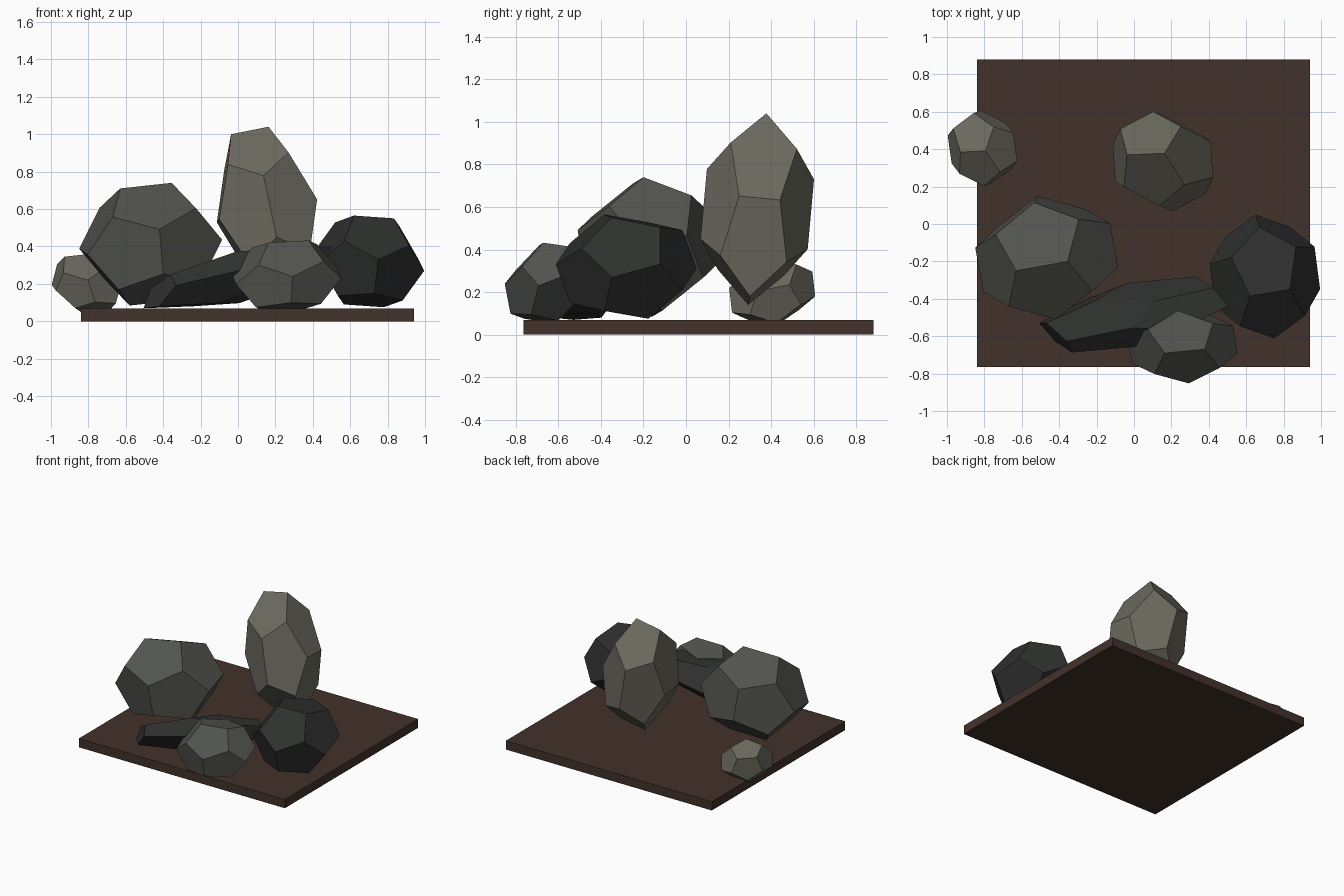
import bpy, bmesh
from mathutils import Vector

if "Cube" in bpy.data.objects:
    bpy.data.objects.remove(bpy.data.objects["Cube"])

PHI = (1 + 5 ** 0.5) / 2


def material(name, rgb):
    m = bpy.data.materials.new(name)
    m.diffuse_color = (*rgb, 1)
    m.use_nodes = True
    m.node_tree.nodes["Principled BSDF"].inputs["Base Color"].default_value = m.diffuse_color
    return m


def finish(name, bm, mat):
    bmesh.ops.recalc_face_normals(bm, faces=bm.faces)
    me = bpy.data.meshes.new(name)
    bm.to_mesh(me)
    bm.free()
    me.materials.append(mat)
    ob = bpy.data.objects.new(name, me)
    bpy.context.collection.objects.link(ob)


def rock(name, centre, a, b, c, mat):
    """Stretched dodecahedron from its centre and three consecutive corners of one face."""
    o = Vector(centre)
    p1, p2, p3 = (Vector(v) - o for v in (a, b, c))
    p5 = p3 - PHI * (p2 - p1)
    p4 = p2 + PHI * (p5 - p1)
    cap = [p1, p2, p3, p4, p5]
    f = sum(cap, Vector()) / 5
    ring = [PHI * (p - f) + f * PHI ** -3 for p in cap]
    half = cap + ring
    bm = bmesh.new()
    vs = [bm.verts.new(o + s * p) for s in (1, -1) for p in half]
    # each half: cap 0-4, ring 5-9; the opposite half is offset by 10
    for h, g in ((0, 10), (10, 0)):
        bm.faces.new([vs[h + i] for i in range(5)])
        for i in range(5):
            j = (i + 1) % 5
            opp = 5 + (i + 3) % 5
            bm.faces.new([vs[h + i], vs[h + j], vs[h + 5 + j], vs[g + opp], vs[h + 5 + i]])
    finish(name, bm, mat)


soil = material("soil", (0.055, 0.032, 0.024))
mid = material("mid_stone", (0.085, 0.088, 0.076))
dark = material("dark_stone", (0.028, 0.030, 0.028))
pale = material("pale_stone", (0.15, 0.145, 0.115))

# Ground slab
bm = bmesh.new()
bmesh.ops.create_cube(bm, size=1)
for v in bm.verts:
    v.co = (0.05 + v.co.x * 1.78, 0.058 + v.co.y * 1.645, 0.034 + v.co.z * 0.068)
finish("ground_slab", bm, soil)

# Rocks
rock("large_rock", (-.467, -.18, .412), (-.63, -.25, .71), (-.355, -.2, .74), (-.225, -.36, .605), mid)
rock("tall_rock", (.155, .335, .59), (-.037, .37, 1.0), (.163, .378, 1.04), (.27, .21, .903), pale)
rock("right_rock", (.70, -.281, .32), (.62, -.385, .565), (.834, -.35, .55), (.914, -.49, .405), dark)
rock("front_rock", (.259, -.645, .243), (.163, -.69, .42), (.378, -.67, .432), (.458, -.77, .32), mid)
rock("flat_rock", (0, -.484, .235), (.105, -.413, .373), (-.007, -.555, .373), (.24, -.571, .39), dark)
rock("small_rock", (-.81, .405, .20), (-.928, .385, .345), (-.794, .39, .36), (-.75, .519, .33), pale)
